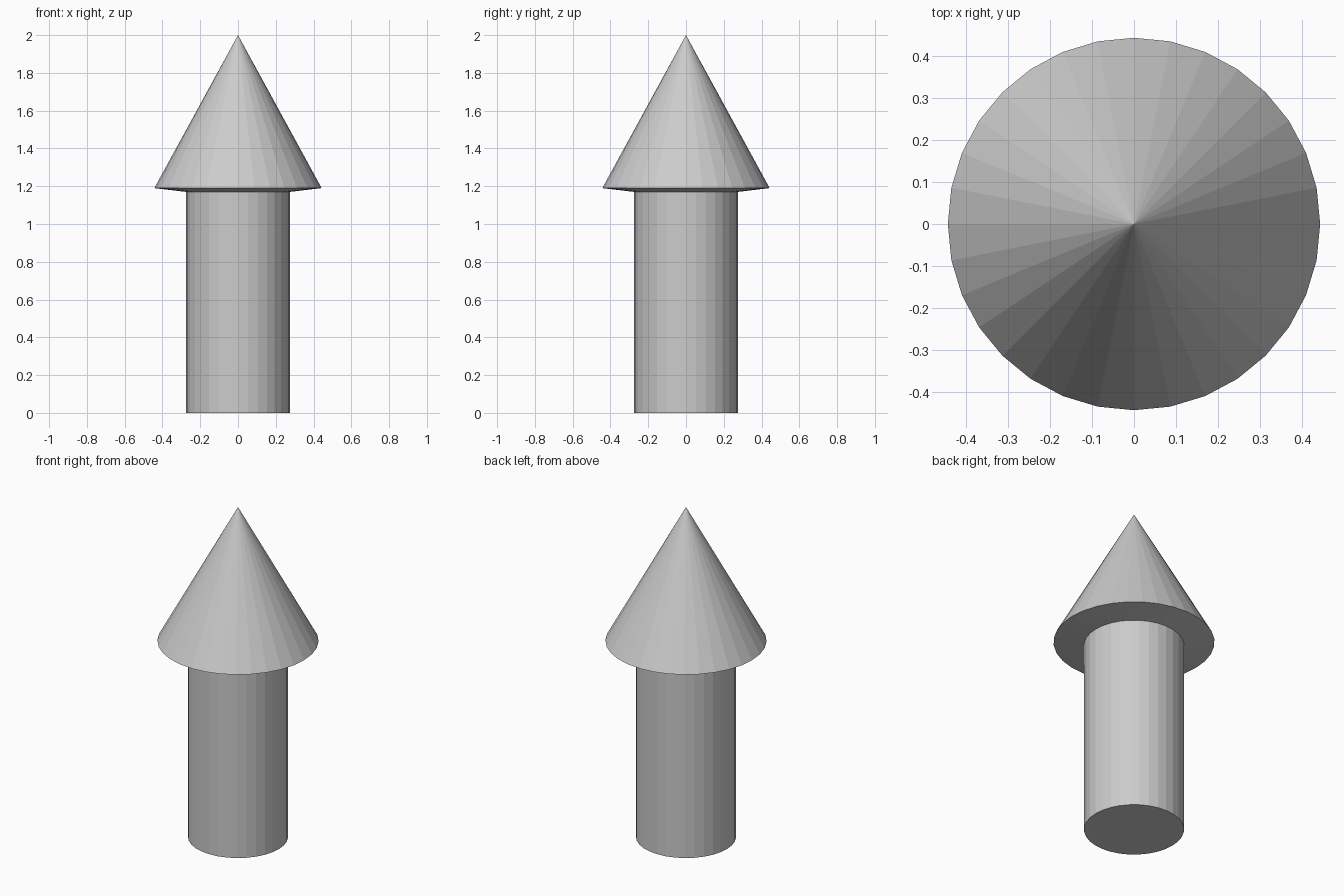
import bpy, bmesh
from math import cos, sin, tau

if "Cube" in bpy.data.objects:
    bpy.data.objects.remove(bpy.data.objects["Cube"])

SIDES = 32
SHAFT_R, HEAD_R = 0.275, 0.443
JOIN_Z, RIM_Z, TIP_Z = 1.17, 1.19, 2.0


def lathe(name, profile, cap_bottom=False):
    """Revolve (radius, z) points, bottom to top; radius 0 makes a tip."""
    bm = bmesh.new()
    rings = []
    for r, z in profile:
        if r == 0:
            rings.append([bm.verts.new((0, 0, z))] * SIDES)
        else:
            rings.append([bm.verts.new((r * cos(tau * i / SIDES), r * sin(tau * i / SIDES), z))
                          for i in range(SIDES)])
    for low, high in zip(rings, rings[1:]):
        for i in range(SIDES):
            j = (i + 1) % SIDES
            corners = [low[i], low[j], high[j], high[i]]
            bm.faces.new(list(dict.fromkeys(corners)))
    if cap_bottom:
        bm.faces.new(rings[0][::-1])
    mesh = bpy.data.meshes.new(name)
    bm.to_mesh(mesh)
    bm.free()
    obj = bpy.data.objects.new(name, mesh)
    bpy.context.collection.objects.link(obj)
    return obj


# Straight round shaft, closed underneath
lathe("shaft", [(SHAFT_R, 0), (SHAFT_R, JOIN_Z)], cap_bottom=True)

# Pointed head: slightly sloped underside, then the cone up to the tip
lathe("arrow_head", [(SHAFT_R, JOIN_Z), (HEAD_R, RIM_Z), (0, TIP_Z)])
